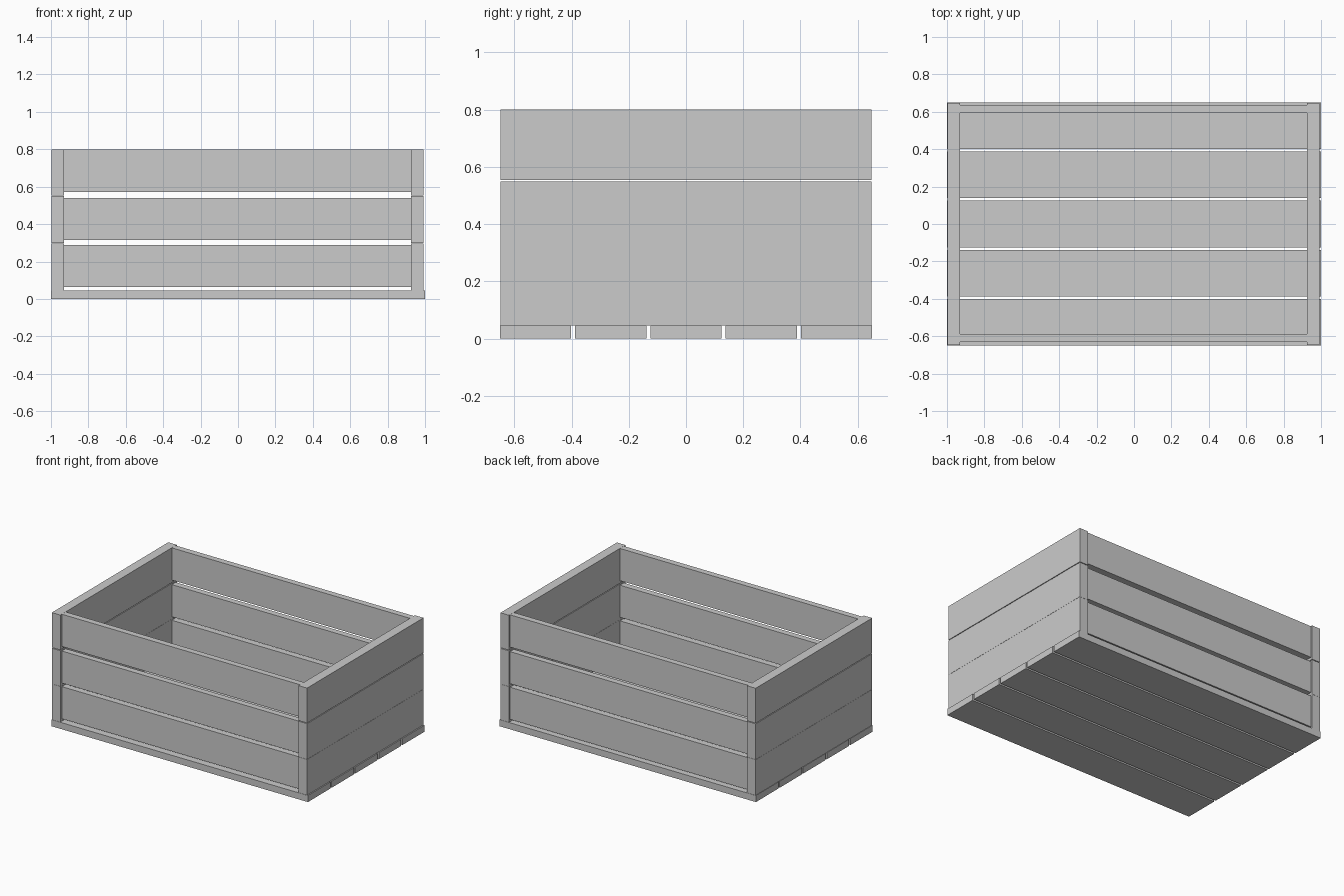
import bpy

if "Cube" in bpy.data.objects:
    bpy.data.objects.remove(bpy.data.objects["Cube"])


def board(name, x, y, z):
    """Box spanning the given (min, max) ranges."""
    bpy.ops.mesh.primitive_cube_add(size=1, location=[sum(r) / 2 for r in (x, y, z)])
    ob = bpy.context.object
    ob.name = name
    ob.scale = [r[1] - r[0] for r in (x, y, z)]
    bpy.ops.object.transform_apply(location=False, rotation=False, scale=True)
    return ob


# Floor: five long slats with narrow gaps
for i in range(5):
    c = (i - 2) * 0.2628
    board(f"floor_slat_{i + 1}", (-1, 1), (c - 0.1244, c + 0.1244), (0, 0.046))

# End walls: three stacked boards each
end_rows = [(0.046, 0.297), (0.298, 0.549), (0.554, 0.80)]
for side, x in (("left", (-0.997, -0.931)), ("right", (0.925, 0.992))):
    for i, z in enumerate(end_rows):
        board(f"{side}_end_board_{i + 1}", x, (-0.648, 0.648), z)

# Long walls: three spaced slats, set in between the end walls
side_rows = [(0.063, 0.289), (0.314, 0.54), (0.572, 0.799)]
for side, y in (("front", (-0.63, -0.587)), ("back", (0.594, 0.637))):
    for i, z in enumerate(side_rows):
        board(f"{side}_slat_{i + 1}", (-0.931, 0.925), y, z)
